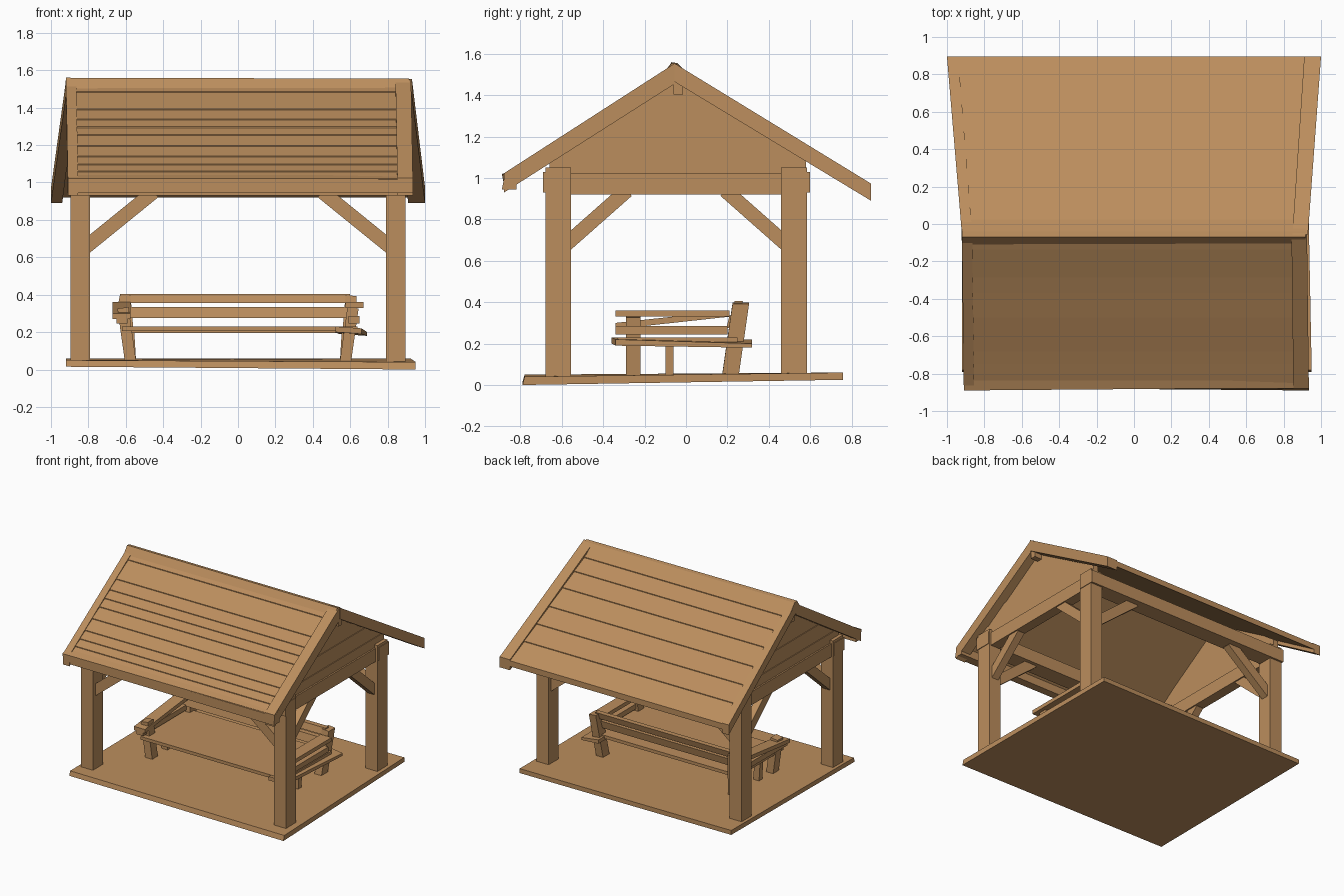
import bpy, bmesh
from mathutils import Vector

wood = bpy.data.materials.new("warm wood")
wood.diffuse_color = (0.50, 0.27, 0.11, 1)


def hexa(name, pts):
    """Six-sided solid: four bottom corners, then the four above them."""
    bm = bmesh.new()
    v = [bm.verts.new(p) for p in pts]
    for f in ((3, 2, 1, 0), (4, 5, 6, 7), (0, 1, 5, 4), (1, 2, 6, 5), (2, 3, 7, 6), (3, 0, 4, 7)):
        bm.faces.new([v[i] for i in f])
    bmesh.ops.recalc_face_normals(bm, faces=bm.faces)
    me = bpy.data.meshes.new(name)
    bm.to_mesh(me)
    bm.free()
    me.materials.append(wood)
    ob = bpy.data.objects.new(name, me)
    bpy.context.collection.objects.link(ob)
    return ob


def box(name, x0, x1, y0, y1, z0, z1):
    return hexa(name, [(x, y, z) for z in (z0, z1)
                       for x, y in ((x0, y0), (x1, y0), (x1, y1), (x0, y1))])


def beam(name, a, b, side, w, h):
    """Bar from a to b, w wide along the side direction and h deep across it."""
    a, b, s = Vector(a), Vector(b), Vector(side).normalized()
    u = (b - a).cross(s).normalized() * h / 2
    s = s * w / 2
    return hexa(name, [p + i * s + j * u for p in (a, b)
                       for i, j in ((-1, -1), (1, -1), (1, 1), (-1, 1))])


# floor slab, slightly warped
hexa("floor_slab", [(-0.92, -0.79, 0.015), (0.95, -0.79, 0.0), (0.92, 0.76, 0.025), (-0.92, 0.75, 0.025),
                    (-0.92, -0.78, 0.05), (0.95, -0.78, 0.04), (0.92, 0.76, 0.06), (-0.92, 0.75, 0.06)])

# posts and knee braces
for sx in (-1, 1):
    for y0, y1, sy in ((-0.68, -0.555, -1), (0.46, 0.585, 1)):
        x0, x1 = sorted((sx * 0.79, sx * 0.895))
        box("post", x0, x1, y0, y1, 0.04, 1.05)
        yc = (y0 + y1) / 2
        inner = y1 if sy < 0 else y0
        beam("long_brace", (sx * 0.82, yc, 0.65), (sx * 0.45, yc, 0.95), (0, 1, 0), 0.06, 0.075)
        beam("short_brace", (sx * 0.84, inner + sy * 0.03, 0.675),
             (sx * 0.84, inner - sy * 0.27, 0.94), (1, 0, 0), 0.06, 0.07)

# top beams
box("front_plate", -0.90, 0.90, -0.69, -0.56, 0.93, 1.03)
box("back_plate", -0.90, 0.90, 0.47, 0.60, 0.93, 1.03)
for sx in (-1, 1):
    x0, x1 = sorted((sx * 0.80, sx * 0.88))
    box("tie_beam", x0, x1, -0.67, 0.58, 0.92, 1.025)
box("ridge_beam", -0.91, 0.92, -0.06, -0.015, 1.405, 1.49)


# gable boards, clipped to the roof slope
def gable_y(z):
    return max(-0.66, -0.06 - (1.5 - z) / 0.646), min(0.58, -0.05 + (1.5 - z) / 0.61)


for sx in (-1, 1):
    for i, (z0, z1) in enumerate(((1.02, 1.10), (1.10, 1.22), (1.22, 1.48))):
        xi, xo = sx * 0.825, sx * (0.868 - 0.006 * i)
        (a, b), (c, d) = gable_y(z0), gable_y(z1)
        hexa("gable_board", [(xi, a, z0), (xo, a, z0), (xo, b, z0), (xi, b, z0),
                             (xi, c, z1), (xo, c, z1), (xo, d, z1), (xi, d, z1)])

# roof slopes: ridge point, eave point, left and right edge at ridge and eave
FRONT = ((-0.055, 1.54), (-0.88, 1.015), (-0.92, -0.91), (0.925, 0.935))
BACK = ((-0.055, 1.54), (0.895, 0.965), (-0.92, -1.0), (0.93, 1.0))


def mix(p, t):
    return p[0] + (p[1] - p[0]) * t


def slope_strip(name, s, t0, t1, e0, e1, top0, top1, bottom):
    """Part of a slope between t0 and t1 (ridge to eave) and e0 and e1 (left to right)."""
    lo, hi = [], []
    for t, e, top in ((t0, e0, top0), (t0, e1, top0), (t1, e1, top1), (t1, e0, top1)):
        x = mix((mix(s[2], t), mix(s[3], t)), e)
        y, z = mix((s[0][0], s[1][0]), t), mix((s[0][1], s[1][1]), t)
        lo.append((x, y, z - bottom))
        hi.append((x, y, z + top))
    return hexa(name, lo + hi)


for label, s, cuts, depth in (
        ("front", FRONT, (0, 0.10, 0.28, 0.38, 0.46, 0.54, 0.65, 0.76, 0.84, 0.91, 1), 0.085),
        ("back", BACK, (0, 0.11, 0.23, 0.37, 0.53, 0.68, 0.83, 1), 0.075)):
    # lapped boards
    for t0, t1 in zip(cuts, cuts[1:]):
        slope_strip(label + "_roof_board", s, t0, t1, 0.01, 0.99, -0.006, 0.0, 0.045)
    # sloping edge boards at both ends
    slope_strip(label + "_left_rake", s, 0, 1, 0, 0.03, 0.004, 0.004, depth)
    slope_strip(label + "_right_rake", s, 0, 1, 0.955, 1, 0.014, 0.008, depth)

# eave boards and ridge cap
hexa("front_eave_board", [(-0.91, -0.875, 0.945), (0.935, -0.89, 0.945), (0.935, -0.82, 0.945), (-0.91, -0.82, 0.945),
                          (-0.91, -0.89, 1.02), (0.935, -0.875, 1.02), (0.935, -0.82, 1.045), (-0.91, -0.82, 1.045)])
hexa("ridge_cap", [(-0.92, -0.115, 1.495), (0.92, -0.115, 1.49), (0.925, 0.03, 1.485), (-0.925, 0.03, 1.485),
                   (-0.92, -0.07, 1.56), (0.915, -0.07, 1.555), (0.92, -0.04, 1.55), (-0.92, -0.04, 1.555)])

# bench seat and back rails
box("bench_seat", -0.62, 0.64, -0.33, 0.25, 0.205, 0.23)
box("seat_front_rail", -0.57, 0.57, -0.30, -0.26, 0.195, 0.21)
hexa("seat_end_board", [(0.52, -0.36, 0.20), (0.66, -0.34, 0.19), (0.69, 0.32, 0.18), (0.54, 0.32, 0.19),
                        (0.52, -0.36, 0.23), (0.66, -0.34, 0.22), (0.69, 0.32, 0.20), (0.54, 0.32, 0.22)])
for name, y, z0, z1 in (("lower_back_rail", 0.215, 0.275, 0.335), ("upper_back_rail", 0.24, 0.355, 0.405)):
    d = 0.015
    hexa(name, [(-0.64, y - 0.02, z0), (0.60, y - 0.02, z0), (0.60, y + 0.02, z0), (-0.64, y + 0.02, z0),
                (-0.63, y - 0.02 + d, z1), (0.60, y - 0.02 + d, z1), (0.60, y + 0.02 + d, z1), (-0.63, y + 0.02 + d, z1)])

# bench ends: legs, back uprights, armrests and side rails
for sx in (-1, 1):
    beam("bench_front_leg", (sx * 0.575, -0.255, 0.045), (sx * 0.615, -0.255, 0.33), (0, 1, 0), 0.07, 0.06)
    beam("bench_middle_leg", (sx * 0.57, -0.08, 0.045), (sx * 0.58, -0.08, 0.21), (0, 1, 0), 0.04, 0.05)
    beam("bench_back_leg", (sx * 0.575, 0.215, 0.05), (sx * 0.605, 0.265, 0.395), (0, 1, 0), 0.08, 0.06)
    x0, x1 = sorted((sx * 0.575, sx * 0.67))
    z = 0.33 if sx > 0 else 0.27
    hexa("armrest", [(x0, -0.34, z), (x1, -0.34, z), (x1, 0.21, 0.33), (x0, 0.21, 0.33),
                     (x0, -0.34, z + 0.03), (x1, -0.34, z + 0.03), (x1, 0.21, 0.36), (x0, 0.21, 0.36)])
    x0, x1 = sorted((sx * 0.59, sx * 0.65))
    box("side_rail", x0, x1, -0.34, 0.2, 0.245, 0.285)
